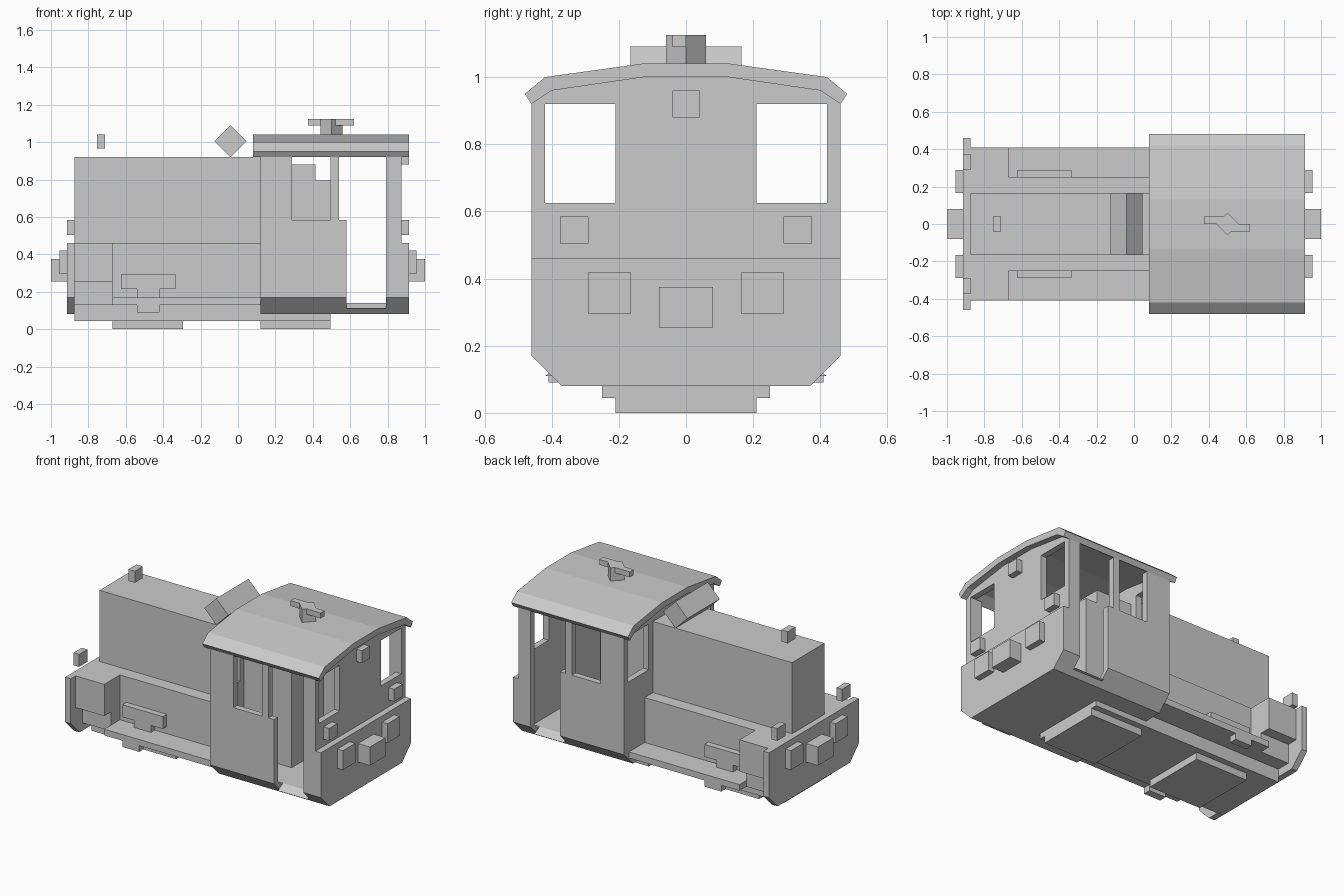
import bpy, bmesh, math

if "Cube" in bpy.data.objects:
    bpy.data.objects.remove(bpy.data.objects["Cube"])

def prism(name, pts, a, b, axis='x'):
    """Extrude a 2D profile: axis x -> (y,z), y -> (x,z), z -> (x,y)."""
    put = {'x': lambda p, t: (t, p[0], p[1]),
           'y': lambda p, t: (p[0], t, p[1]),
           'z': lambda p, t: (p[0], p[1], t)}[axis]
    bm = bmesh.new()
    lo = [bm.verts.new(put(p, a)) for p in pts]
    hi = [bm.verts.new(put(p, b)) for p in pts]
    n = len(pts)
    bm.faces.new(lo)
    bm.faces.new(hi[::-1])
    for i in range(n):
        bm.faces.new((lo[i], hi[i], hi[(i + 1) % n], lo[(i + 1) % n]))
    bmesh.ops.recalc_face_normals(bm, faces=bm.faces)
    me = bpy.data.meshes.new(name)
    bm.to_mesh(me)
    bm.free()
    ob = bpy.data.objects.new(name, me)
    bpy.context.collection.objects.link(ob)
    return ob

def box(name, x0, x1, y0, y1, z0, z1):
    return prism(name, [(y0, z0), (y1, z0), (y1, z1), (y0, z1)], x0, x1)

def sym(pts):
    """Complete a right-half profile by mirroring it over y = 0."""
    return pts + [(-y, z) for y, z in reversed(pts)]

# Frame, hood and running boards
box("frame", -.875, .12, -.25, .25, .045, .46)
box("cab_underframe", .12, .495, -.25, .25, .045, .08)
box("front_wheel_box", -.67, -.295, -.21, .21, 0, .045)
box("rear_wheel_box", .12, .495, -.21, .21, 0, .045)
box("hood", -.875, .12, -.165, .165, .46, .92)
box("front_locker", -.875, -.67, -.41, .41, .255, .46)
box("locker_base", -.875, -.67, -.34, .34, .13, .255)
for s, side in ((-1, "near"), (1, "far")):
    def sbox(name, x0, x1, y0, y1, z0, z1):
        return box(side + "_" + name, x0, x1, min(s*y0, s*y1), max(s*y0, s*y1), z0, z1)
    def sprism(name, pts, x0, x1):
        return prism(side + "_" + name, [(s*y, z) for y, z in pts], x0, x1)
    sbox("running_board", -.67, .12, .25, .41, .13, .17)
    sbox("side_tank", -.625, -.335, .25, .29, .215, .295)
    sbox("tank_bracket", -.54, -.42, .25, .29, .17, .215)
    sbox("foot_step", -.54, -.42, .36, .41, .09, .13)

    # Cab side: low panel, posts around the window and door, sill
    low = [(.33, .08), (.37, .08), (.46, .17), (.46, .585), (.42, .585), (.42, .17)]
    sprism("cab_side_panel", low, .12, .58)
    sprism("cab_rear_panel", low, .79, .875)
    sbox("window_front_post", .12, .29, .42, .46, .585, .92)
    sbox("window_door_post", .495, .54, .42, .46, .585, .92)
    sbox("rear_corner_post", .79, .875, .42, .46, .585, .92)
    sprism("door_sill", [(.37, .08), (.40, .11), (.42, .11), (.37, .14)], .58, .79)

    # Buffers and lamps on both ends
    for e, end in ((-1, "front"), (1, "rear")):
        def ebox(name, x0, x1, *r):
            return sbox(end + "_" + name, min(e*x0, e*x1), max(e*x0, e*x1), *r)
        ebox("buffer", .915, .955, .165, .29, .295, .42)
        ebox("lamp", .875, .915, .29, .375, .505, .585)

# Buffer beams and couplers
beam = sym([(.37, .08), (.46, .17), (.46, .46)])
for x0, x1, c0, c1, end in ((-.915, -.875, -1, -.915, "front"), (.875, .915, .915, 1, "rear")):
    prism(end + "_beam", beam, x0, x1)
    box(end + "_coupler", c0, c1, -.08, .08, .255, .375)

# Cab end walls with two windows each
for x0, x1, end in ((.12, .16, "front"), (.835, .875, "rear")):
    prism(end + "_wall_low", sym([(.37, .08), (.46, .17), (.46, .625)]), x0, x1)
    box(end + "_wall_middle", x0, x1, -.21, .21, .625, .92)
    for y in (-.44, .44):
        box(end + "_wall_post", x0, x1, y - .02, y + .02, .625, .92)
    prism(end + "_wall_top", sym([(.46, .92), (.40, .96), (.125, 1.0)]), x0, x1)
box("cab_floor", .12, .875, -.37, .37, .08, .14)

# Control desk inside the cab
box("control_desk", .16, .50, -.165, .165, .14, .795)
box("control_panel", .16, .415, -.165, .165, .795, .88)

# Roof shell
outer = [(.48, .95), (.42, 1.0), (.13, 1.04)]
inner = [(.46, .92), (.40, .96), (.125, 1.0)]
prism("roof", sym(outer) + [(-y, z) for y, z in inner] + inner[::-1], .08, .915)

# Horns on the roof
d = .06
prism("horn_base", [(.5 - d, 0), (.5, -d), (.5 + d, 0), (.5, d)], 1.03, 1.125, 'z')
box("horn_left", .375, .5, 0, .04, 1.09, 1.125)
box("horn_right", .5, .62, -.04, 0, 1.09, 1.125)

# Tilted block on the hood, top lamps
r = .086
prism("hood_block", [(-.04 - r, 1.005), (-.04, 1.005 - r), (-.04 + r, 1.005), (-.04, 1.005 + r)],
      -.165, .165, 'y')
box("hood_top_lamp", -.755, -.71, -.04, .04, .965, 1.04)
box("rear_top_lamp", .875, .915, -.04, .04, .88, .96)
